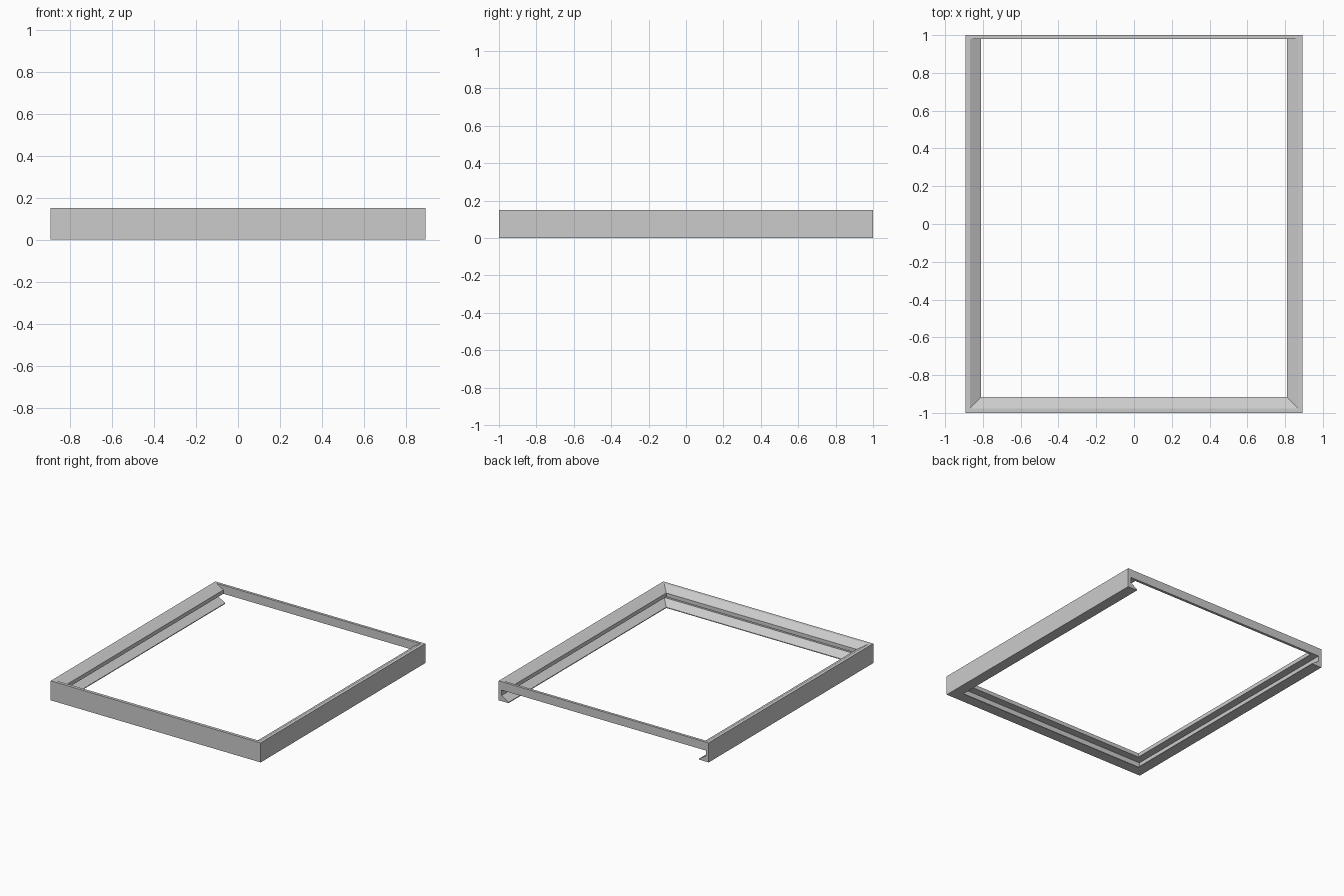
import bpy
import bmesh

cube = bpy.data.objects.get("Cube")
if cube:
    bpy.data.objects.remove(cube, do_unlink=True)

HALF_X, HALF_Y, HEIGHT = 0.893, 1.0, 0.15
WALL, LIP = 0.024, 0.083      # wall thickness and lip reach, inward

grey = bpy.data.materials.new("grey")
grey.use_nodes = True
colour = (0.6, 0.6, 0.6, 1)
grey.diffuse_color = colour
grey.node_tree.nodes["Principled BSDF"].inputs["Base Color"].default_value = colour


def finish(name, bm):
    bmesh.ops.recalc_face_normals(bm, faces=bm.faces)
    mesh = bpy.data.meshes.new(name)
    bm.to_mesh(mesh)
    bm.free()
    mesh.materials.append(grey)
    obj = bpy.data.objects.new(name, mesh)
    bpy.context.collection.objects.link(obj)
    return obj


# Three-sided channel rail: section (inward offset, height) swept with mitred corners
section = [(0, 0), (LIP, 0), (LIP, 0.006), (WALL, 0.043), (WALL, 0.085),
           (LIP, 0.085), (LIP, 0.115), (WALL, HEIGHT), (0, HEIGHT)]
bm = bmesh.new()
rings = []
for sx, corner in ((-1, False), (-1, True), (1, True), (1, False)):
    rings.append([bm.verts.new((sx * (HALF_X - w),
                                w - HALF_Y if corner else HALF_Y, z))
                  for w, z in section])
for a, b in zip(rings, rings[1:]):
    for i in range(len(section)):
        j = (i + 1) % len(section)
        bm.faces.new((a[i], a[j], b[j], b[i]))
bm.faces.new(rings[0])
bm.faces.new(rings[-1])
finish("channel_rail", bm)

# Thin bar closing the top of the open back
bm = bmesh.new()
bmesh.ops.create_cube(bm, size=1)
bmesh.ops.scale(bm, vec=(2 * HALF_X, 0.02, 0.065), verts=bm.verts)
bmesh.ops.translate(bm, vec=(0, HALF_Y - 0.01, HEIGHT - 0.0325), verts=bm.verts)
finish("back_bar", bm)
